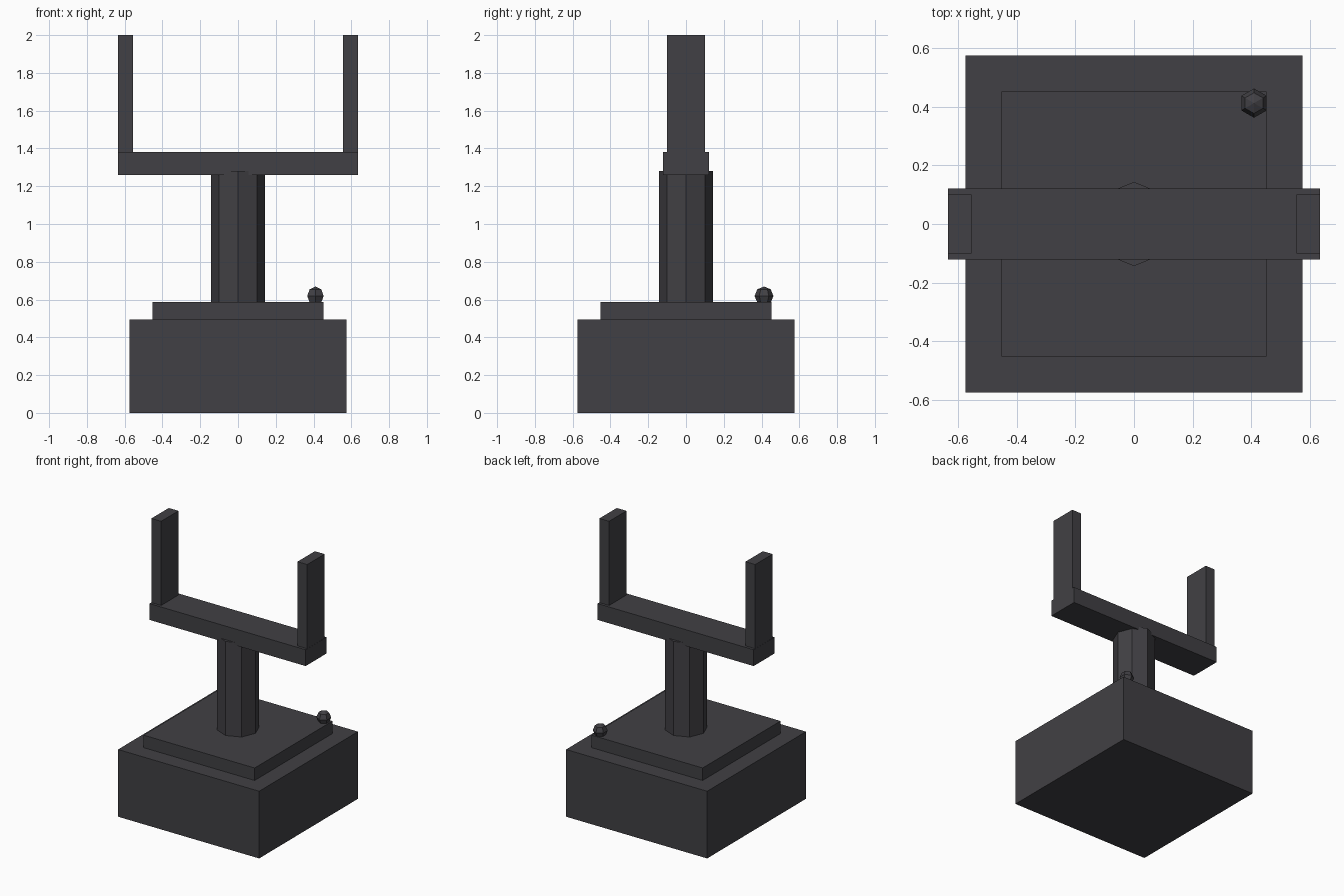
import bpy
import math

cube = bpy.data.objects.get("Cube")
if cube:
    bpy.data.objects.remove(cube, do_unlink=True)

# Single dark grey material
grey = bpy.data.materials.new("dark_grey")
grey.use_nodes = True
colour = (0.053, 0.051, 0.058, 1)
grey.diffuse_color = colour
grey.node_tree.nodes["Principled BSDF"].inputs["Base Color"].default_value = colour


def finish(name):
    obj = bpy.context.object
    obj.name = name
    obj.data.materials.append(grey)
    return obj


def box(name, half_x, half_y, bottom, top, x=0):
    bpy.ops.mesh.primitive_cube_add(size=2, location=(x, 0, (bottom + top) / 2))
    obj = finish(name)
    obj.scale = (half_x, half_y, (top - bottom) / 2)
    bpy.ops.object.transform_apply(location=False, rotation=False, scale=True)
    return obj


# Stepped base
box("base_block", 0.575, 0.575, 0, 0.495)
box("base_plate", 0.453, 0.453, 0.495, 0.587)

# Octagonal column, slightly sunk into the crossbeam
bpy.ops.mesh.primitive_cylinder_add(vertices=8, radius=0.144, depth=0.693,
                                    location=(0, 0, 0.9335))
finish("column")

# Crossbeam and the two upright prongs
box("crossbeam", 0.636, 0.121, 1.26, 1.38)
for side, name in ((1, "left_prong"), (-1, "right_prong")):
    box(name, 0.0395, 0.101, 1.38, 2.0, side * 0.5955)

# Small faceted knob on the back left corner of the plate
bpy.ops.mesh.primitive_uv_sphere_add(segments=6, ring_count=4, radius=0.05,
                                     location=(0.41, 0.413, 0.619))
finish("corner_knob")
